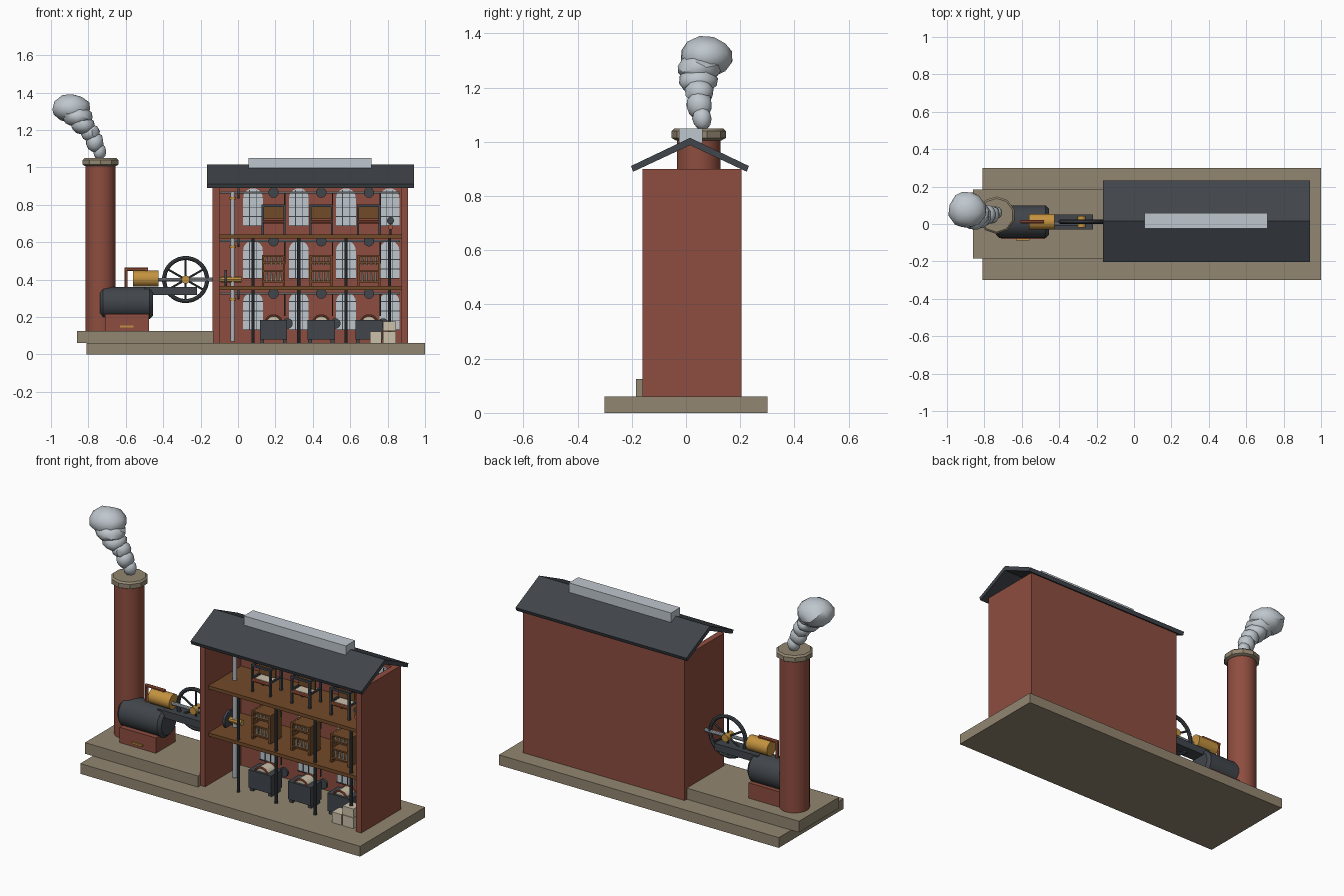
import bpy, bmesh, math, random
from mathutils import Vector, Matrix, Euler

if "Cube" in bpy.data.objects:
    bpy.data.objects.remove(bpy.data.objects["Cube"])
random.seed(4)


def material(name, *rgb):
    m = bpy.data.materials.new(name)
    m.use_nodes = True
    m.diffuse_color = (*rgb, 1)
    m.node_tree.nodes["Principled BSDF"].inputs["Base Color"].default_value = (*rgb, 1)
    return m


BRICK = material("red brick", .27, .075, .05)
STONE = material("tan stone", .29, .24, .165)
IRON = material("dark iron", .052, .06, .07)
BRASS = material("brass", .55, .29, .05)
STEEL = material("steel", .42, .46, .5)
PALE = material("pale grey", .52, .57, .61)
WOOD = material("brown wood", .17, .07, .022)
CREAM = material("cream cotton", .6, .53, .4)
COPPER = material("copper", .36, .09, .045)


def finish(name, bm, mat, smooth=False):
    bmesh.ops.recalc_face_normals(bm, faces=bm.faces)
    for f in bm.faces:
        f.smooth = smooth
    for e in bm.edges:
        e.smooth = e.calc_face_angle(0) < .6
    me = bpy.data.meshes.new(name)
    bm.to_mesh(me)
    bm.free()
    me.materials.append(mat)
    ob = bpy.data.objects.new(name, me)
    bpy.context.collection.objects.link(ob)
    return ob


def box(name, mat, x0, x1, y0, y1, z0, z1):
    bm = bmesh.new()
    size = Matrix.Diagonal((x1 - x0, y1 - y0, z1 - z0, 1))
    mid = Matrix.Translation(((x0 + x1) / 2, (y0 + y1) / 2, (z0 + z1) / 2))
    bmesh.ops.create_cube(bm, size=1, matrix=mid @ size)
    return finish(name, bm, mat)


def prism(name, mat, outline, axis, a, b):
    """Extrude an outline of (y, z) along x, or of (x, z) along y."""
    bm = bmesh.new()
    place = (lambda p: (a, p[0], p[1])) if axis == "x" else (lambda p: (p[0], a, p[1]))
    face = bm.faces.new([bm.verts.new(place(p)) for p in outline])
    out = bmesh.ops.extrude_face_region(bm, geom=[face])["geom"]
    step = Vector((b - a, 0, 0)) if axis == "x" else Vector((0, b - a, 0))
    bmesh.ops.translate(bm, vec=step, verts=[v for v in out if isinstance(v, bmesh.types.BMVert)])
    return finish(name, bm, mat)


def lathe(name, mat, centre, axis, profile, sides=20, ring=False):
    """Turn a profile of (radius, offset) round an axis through centre."""
    bm = bmesh.new()
    turn = Vector((0, 0, 1)).rotation_difference(Vector(
        {"x": (1, 0, 0), "y": (0, 1, 0), "z": (0, 0, 1)}[axis])).to_matrix()
    angles = [2 * math.pi * (i + .5) / sides for i in range(sides)]
    rings = [[bm.verts.new(turn @ Vector((r * math.cos(t), r * math.sin(t), h)) + Vector(centre))
              for t in angles] for r, h in profile]
    pairs = list(zip(rings, rings[1:]))
    if ring:
        pairs.append((rings[-1], rings[0]))
    else:
        bm.faces.new(rings[0])
        bm.faces.new(rings[-1])
    for lo, hi in pairs:
        for i in range(sides):
            j = (i + 1) % sides
            bm.faces.new((lo[i], lo[j], hi[j], hi[i]))
    return finish(name, bm, mat, True)


def rod(name, mat, centre, axis, r, length, sides=14):
    return lathe(name, mat, centre, axis, [(r, -length / 2), (r, length / 2)], sides)


def hoop(name, mat, centre, axis, major, minor, sides=28):
    profile = [(major + minor * math.cos(k * math.pi / 4), minor * math.sin(k * math.pi / 4)) for k in range(8)]
    return lathe(name, mat, centre, axis, profile, sides, True)


# Stone bases
box("main_base", STONE, -.81, 1, -.3, .3, 0, .06)
box("engine_plinth", STONE, -.86, -.13, -.185, .185, .06, .125)

# Open-fronted mill: walls, floors, roof, skylight
box("left_wall", BRICK, -.135, -.1, -.16, .205, .06, .9)
box("right_wall", BRICK, .875, .91, -.16, .205, .06, .9)
box("back_wall", BRICK, -.1, .875, .172, .205, .06, .9)
for n, z in enumerate((.345, .62)):
    box(f"floor_{n}", WOOD, -.1, .875, -.13, .172, z, z + .02)
prism("roof", IRON, [(-.203, .911), (.015, 1.015), (.232, .911), (.224, .89), (.015, .988), (-.195, .89)],
      "x", -.165, .94)
box("roof_skylight", PALE, .055, .715, -.025, .06, .995, 1.05)

# Chimney
rod("chimney", BRICK, (-.735, .047, .57), "z", .081, .89, 24)
lathe("chimney_cap", STONE, (-.735, .047, 1.028), "z",
      [(.085, -.022), (.1, -.014), (.1, .012), (.09, .021)], 10)

# Smoke puffs: position, size, tilt
puffs = [((-.74, .06, 1.085), (.036, .037, .045), 0),
         ((-.765, .05, 1.135), (.05, .05, .055), .3),
         ((-.79, .05, 1.185), (.055, .055, .05), .4),
         ((-.83, .045, 1.225), (.065, .075, .05), .2),
         ((-.86, .05, 1.27), (.085, .085, .055), .3),
         ((-.89, .075, 1.315), (.11, .1, .077), .25)]
for n, (pos, size, tilt) in enumerate(puffs):
    bm = bmesh.new()
    bmesh.ops.create_icosphere(bm, subdivisions=2, radius=1)
    for v in bm.verts:
        v.co *= random.uniform(.92, 1.03)
    bm.transform(Matrix.Translation(pos) @ Euler((tilt, tilt * .3, n)).to_matrix().to_4x4()
                 if n < 3 else Matrix.Translation(pos) @ Euler((tilt, 0, 0)).to_matrix().to_4x4())
    bm.transform(Matrix.Translation(pos) @ Matrix.Diagonal((*size, 1)) @ Matrix.Translation(-Vector(pos)))
    finish(f"smoke_puff_{n}", bm, PALE, True)

# Boiler on its firebox
box("firebox", BRICK, -.71, -.475, -.08, .1, .125, .215)
box("firebox_door_handle", BRASS, -.63, -.56, -.088, -.08, .143, .153)
lathe("boiler", IRON, (-.597, .012, .275), "x",
      [(.07, -.142), (.087, -.125), (.087, .125), (.07, .142)], 20)
rod("boiler_pipe_riser", COPPER, (-.598, .012, .4), "z", .009, .11, 8)
rod("boiler_pipe_top", COPPER, (-.543, .012, .455), "x", .009, .125, 8)
rod("boiler_pipe_drop", COPPER, (-.49, .012, .445), "z", .009, .03, 8)

# Steam engine with flywheel
Y, Z = .012, .4
box("engine_bed", IRON, -.5, -.22, -.03, .052, .318, .36)
rod("steam_cylinder", BRASS, (-.493, Y, .405), "x", .043, .137, 20)
rod("piston_rod", STEEL, (-.35, Y - .012, Z), "x", .01, .16, 10)
rod("drive_shaft", STEEL, (-.13, Y, Z), "x", .011, .3, 10)
wheel = (-.28, Y, Z)
hoop("flywheel_rim", IRON, wheel, "y", .115, .011)
rod("flywheel_hub", BRASS, wheel, "y", .022, .06)
for k in range(3):
    spoke = rod(f"flywheel_spoke_{k}", IRON, (0, 0, 0), "z", .006, .225, 8)
    spoke.location = wheel
    spoke.rotation_euler.y = k * math.pi / 3
rod("inner_drive_wheel", IRON, (-.065, Y, Z), "x", .052, .014, 20)
rod("inner_bearing", BRASS, (-.035, Y, Z), "x", .017, .11, 10)

# Power transmission inside the mill
rod("upright_shaft", STEEL, (-.028, Y, .47), "z", .012, .8, 12)
machines = (.19, .445, .7)
for n, z in enumerate((.325, .605, .865)):
    rod(f"line_shaft_{n}", STEEL, (.385, Y, z), "x", .006, .96, 8)
    rod(f"line_shaft_gear_{n}", IRON, (.003, Y, z), "x", .033, .01)
    rod(f"line_shaft_collar_{n}", BRASS, (-.028, Y, z - .03), "z", .019, .012)
    for x in machines:
        rod(f"line_pulley_{n}", IRON, (x, Y, z), "y", .028, .03)
        rod(f"drive_belt_{n}", IRON, (x + .06, Y + .03, z - .06), "z", .004, .12, 6)

# Arched windows on the back wall, and iron columns
bays = (.08, .325, .577, .81)
for x in bays:
    for n, z in enumerate((.13, .405, .685)):
        arch = [(x + .053 * math.cos(t * math.pi / 10), z + .15 + .053 * math.sin(t * math.pi / 10))
                for t in range(11)]
        prism(f"window_{n}", PALE, [(x - .053, z), (x + .053, z)] + arch, "y", .164, .172)
        for dx in (-.018, .018):
            box(f"window_mullion_{n}", IRON, x + dx - .002, x + dx + .002, .159, .165, z, z + .195)
        for k in range(4):
            box(f"window_bar_{n}", IRON, x - .053, x + .053, .159, .165, z + .05 * k, z + .05 * k + .004)
    for n, (z0, z1) in enumerate(((.06, .345), (.365, .62))):
        rod(f"column_{n}", IRON, (x, -.11, (z0 + z1) / 2), "z", .009, z1 - z0, 10)

for x in machines:
    # Ground floor: carding machine
    box("carder_body", IRON, x - .073, x + .073, -.07, .03, .08, .185)
    for dx in (-.06, .06):
        box("carder_foot", IRON, x + dx - .01, x + dx + .01, -.06, .02, .06, .08)
    rod("carder_drum", CREAM, (x, -.015, .165), "y", .044, .08, 20)
    for y in (-.055, .025):
        hoop("carder_drum_rim", COPPER, (x, y, .165), "y", .044, .006, 20)
    rod("carder_pulley", IRON, (x + .075, .045, .165), "y", .028, .014)

    # Middle floor: spinning frame with bobbins
    for dx in (-.056, .056):
        box("spinner_side", WOOD, x + dx - .006, x + dx + .006, -.06, .04, .365, .53)
    for z in (.385, .44, .487, .52):
        box("spinner_rail", WOOD, x - .056, x + .056, -.06, .04, z, z + .009)
    for k in range(4):
        for z in (.422, .505):
            lathe("bobbin", CREAM, (x - .036 + .024 * k, -.045, z), "z", [(.008, -.027), (.005, .022)], 8)

    # Top floor: loom
    for dx in (-.058, .058):
        for y in (-.055, .045):
            box("loom_post", IRON, x + dx - .006, x + dx + .006, y - .006, y + .006, .64, .8)
        for z in (.715, .79):
            box("loom_side_rail", IRON, x + dx - .005, x + dx + .005, -.055, .045, z, z + .01)
    for y in (-.055, .045):
        box("loom_top_beam", IRON, x - .058, x + .058, y - .006, y + .006, .788, .8)
    box("loom_panel", WOOD, x - .053, x + .053, .0, .01, .725, .787)
    rod("loom_cloth_roller", COPPER, (x, -.055, .708), "x", .01, .11, 10)
    box("loom_cloth", CREAM, x - .05, x + .05, -.045, .04, .712, .716)

# Small winder beside the looms
rod("winder_stand", IRON, (.815, -.05, .67), "z", .006, .06, 8)
rod("winder_wheel", IRON, (.815, -.06, .715), "y", .019, .02, 12)
rod("winder_spool", COPPER, (.815, -.065, .68), "y", .014, .02, 12)

# Cotton bales
for x0, x1, z in ((.705, .768, .06), (.775, .845, .06), (.775, .845, .125)):
    box("cotton_bale", CREAM, x0, x1, -.14, -.07, z, z + (.062 if z < .1 else .05))
